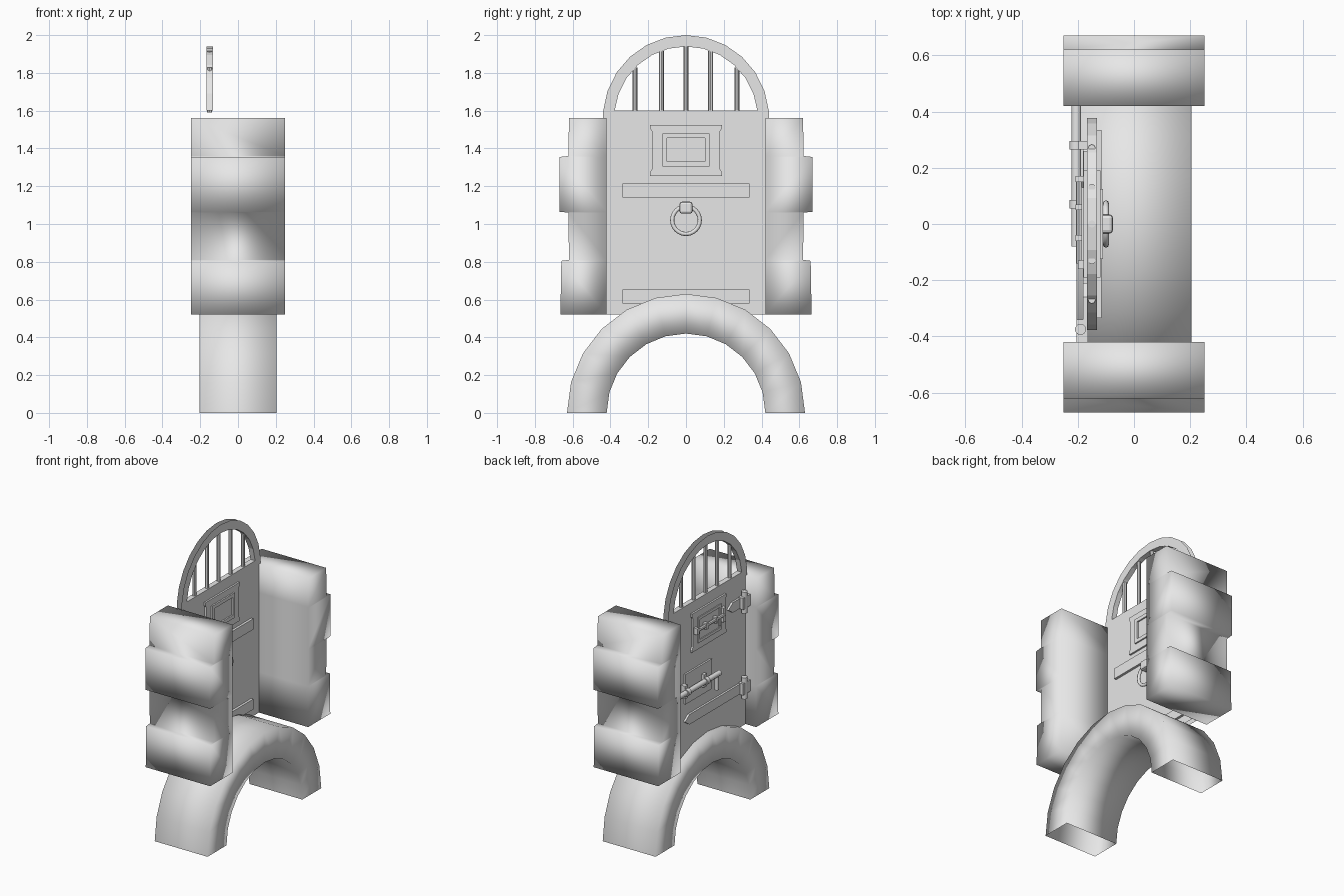
import bpy, bmesh, math
from mathutils import Vector, Matrix

if "Cube" in bpy.data.objects:
    bpy.data.objects.remove(bpy.data.objects["Cube"])

grey = bpy.data.materials.new("plain_grey")
grey.diffuse_color = (0.8, 0.8, 0.8, 1)
grey.use_nodes = True
grey.node_tree.nodes["Principled BSDF"].inputs["Base Color"].default_value = grey.diffuse_color


def finish(name, bm, smooth=None, recalc=True):
    if recalc:
        bmesh.ops.recalc_face_normals(bm, faces=bm.faces)
    me = bpy.data.meshes.new(name)
    bm.to_mesh(me)
    bm.free()
    me.materials.append(grey)
    ob = bpy.data.objects.new(name, me)
    bpy.context.collection.objects.link(ob)
    if smooth == "all":
        me.shade_smooth()
    elif smooth == "angle":
        bpy.ops.object.select_all(action='DESELECT')
        ob.select_set(True)
        bpy.context.view_layer.objects.active = ob
        bpy.ops.object.shade_smooth_by_angle(angle=math.radians(40))
    return ob


def prism(name, pts, x0, x1):
    """Closed y-z outline extruded along x."""
    bm = bmesh.new()
    a = [bm.verts.new((x0, y, z)) for y, z in pts]
    b = [bm.verts.new((x1, y, z)) for y, z in pts]
    bm.faces.new(a)
    bm.faces.new(b)
    for i in range(len(pts)):
        j = (i + 1) % len(pts)
        bm.faces.new((a[i], a[j], b[j], b[i]))
    return finish(name, bm)


def box(name, x0, x1, y0, y1, z0, z1):
    return prism(name, [(y0, z0), (y1, z0), (y1, z1), (y0, z1)], x0, x1)


def rod(name, p, q, r, sides=10):
    p, q = Vector(p), Vector(q)
    bm = bmesh.new()
    rot = (q - p).to_track_quat('Z', 'Y').to_matrix().to_4x4()
    bmesh.ops.create_cone(bm, cap_ends=True, segments=sides, radius1=r, radius2=r,
                          depth=(q - p).length,
                          matrix=Matrix.Translation((p + q) / 2) @ rot)
    return finish(name, bm, "angle")


def frame(name, w, z0, z1, t, x0, x1):
    """Rectangular frame of bar width t."""
    box(name + "_bottom", x0, x1, -w, w, z0, z0 + t)
    box(name + "_top", x0, x1, -w, w, z1 - t, z1)
    for s in (-1, 1):
        y0, y1 = sorted((s * w, s * (w - t)))
        box(name + "_side", x0, x1, y0, y1, z0 + t, z1 - t)


# Base arch: hollow tube with open feet
bm = bmesh.new()
rings = []
for i in range(13):
    a = math.pi * i / 12
    rings.append([bm.verts.new((x, r * math.cos(a), r * math.sin(a)))
                  for x, r in ((-.205, .42), (.205, .42), (.205, .63), (-.205, .63))])
for p, q in zip(rings, rings[1:]):
    for k in range(4):
        m = (k + 1) % 4
        bm.faces.new((p[k], p[m], q[m], q[k]))
finish("base_arch", bm, "all")

# Side pillars with two raised bands on the outside
levels = [(.52, .665), (.805, .66), (.81, .62), (1.06, .622),
          (1.065, .67), (1.355, .67), (1.36, .622), (1.56, .62)]
for s in (-1, 1):
    bm = bmesh.new()
    rows = [[bm.verts.new((x, s * y, z))
             for x, y in ((-.25, .42), (.25, .42), (.25, out), (-.25, out))]
            for z, out in levels]
    for p, q in zip(rows, rows[1:]):
        for k in range(4):
            m = (k + 1) % 4
            bm.faces.new((p[k], p[m], q[m], q[k]))
    bm.faces.new(rows[0])
    bm.faces.new(rows[-1])
    finish("pillar", bm, "all")

# Gate leaf: two sheets with an arched opening, lined on the inside only
XB, XF, SILL, CZ = -.168, -.132, 1.6, 1.56


def arc(r, x):
    a0 = math.asin((SILL - CZ) / r)
    angs = [a0 + (math.pi - 2 * a0) * i / 12 for i in range(13)]
    return [(x, r * math.cos(a), CZ + r * math.sin(a)) for a in angs]


bm = bmesh.new()
liners = []
for x in (XB, XF):
    outer = [bm.verts.new(c) for c in arc(.44, x)]
    inner = [bm.verts.new(c) for c in arc(.38, x)]
    sheet = []
    for i in range(12):
        sheet.append(bm.faces.new((outer[i], outer[i + 1], inner[i + 1], inner[i])))
    low = [bm.verts.new((x, y, .52)) for y in (-.44, .44)]
    sheet.append(bm.faces.new((low[0], low[1], outer[0], inner[0], inner[-1], outer[-1])))
    liners.append(inner)
p, q = liners
for i in range(13):
    j = (i + 1) % 13
    bm.faces.new((p[i], p[j], q[j], q[i]))
finish("gate_leaf", bm)

# Window bars
for y in (-.27, -.13, 0, .13, .27):
    rod("window_bar", (-.15, y, 1.59), (-.15, y, CZ + math.sqrt(.38 ** 2 - y * y)), .013, 8)

# Peep hatch plates on both faces, with notched corners
corner = [(.19, 1.29), (.18, 1.28), (.19, 1.27), (.19, 1.255)]
half = [(.19, 1.255), (.19, 1.275), (.18, 1.29), (.18, 1.49), (.19, 1.505), (.19, 1.525)]
outline = half + [(-y, z) for y, z in reversed(half)]
prism("hatch_plate_front", outline, XF - .005, -.12)
prism("hatch_plate_back", outline, -.18, XB + .005)
frame("hatch_frame", .125, 1.305, 1.48, .025, -.125, -.11)

# Cross planks on the front
for z0, z1 in ((1.14, 1.215), (.58, .652)):
    box("cross_plank", XF - .005, -.115, -.335, .335, z0, z1)

# Knocker knob and ring
knob = box("knocker_knob", XF - .005, -.075, -.034, .034, 1.055, 1.118)
bev = knob.modifiers.new("bevel", 'BEVEL')
bev.width, bev.segments = .012, 2
bpy.ops.mesh.primitive_torus_add(major_radius=.073, minor_radius=.011, major_segments=24,
                                 minor_segments=8, location=(-.1, 0, 1.02),
                                 rotation=(0, math.pi / 2, 0))
ring = bpy.context.object
ring.name = "knocker_ring"
ring.data.materials.append(grey)
ring.data.shade_smooth()

# Back hinges: long pointed lower strap, short upper strap
for z, tip in ((1.4, -.21), (.8, .27)):
    prism("hinge_strap", [(-.42, z - .035), (tip - .05, z - .035), (tip, z),
                          (tip - .05, z + .035), (-.42, z + .035)], -.182, XB + .005)
    rod("hinge_knuckle", (-.19, -.375, z - .075), (-.19, -.375, z + .075), .02)
    box("hinge_clasp", -.205, XB, -.42, -.34, z - .04, z + .04)

# Main sliding bolt on the back
box("bolt_plate", -.18, XB + .005, -.03, .26, .92, 1.13)
rod("bolt_bar", (-.205, .43, 1.02), (-.205, -.08, 1.02), .018)
for y in (.28, .07):
    rod("bolt_collar", (-.205, y - .015, 1.02), (-.205, y + .015, 1.02), .025)
    box("bolt_bracket", -.2, XB, y - .015, y + .015, .975, 1.065)
rod("bolt_handle", (-.2, -.055, 1.02), (-.2, -.055, .91), .014)

# Small hatch latch on the back
frame("latch_frame", .13, 1.3, 1.48, .02, -.186, -.175)
rod("latch_bar", (-.195, .16, 1.4), (-.195, -.14, 1.4), .012, 8)
for y in (.16, .06, -.05):
    box("latch_bracket", -.208, -.175, y - .01, y + .01, 1.378, 1.422)
box("latch_catch", -.2, -.175, -.16, -.13, 1.35, 1.45)
rod("latch_handle", (-.195, -.1, 1.4), (-.195, -.1, 1.34), .01, 8)
